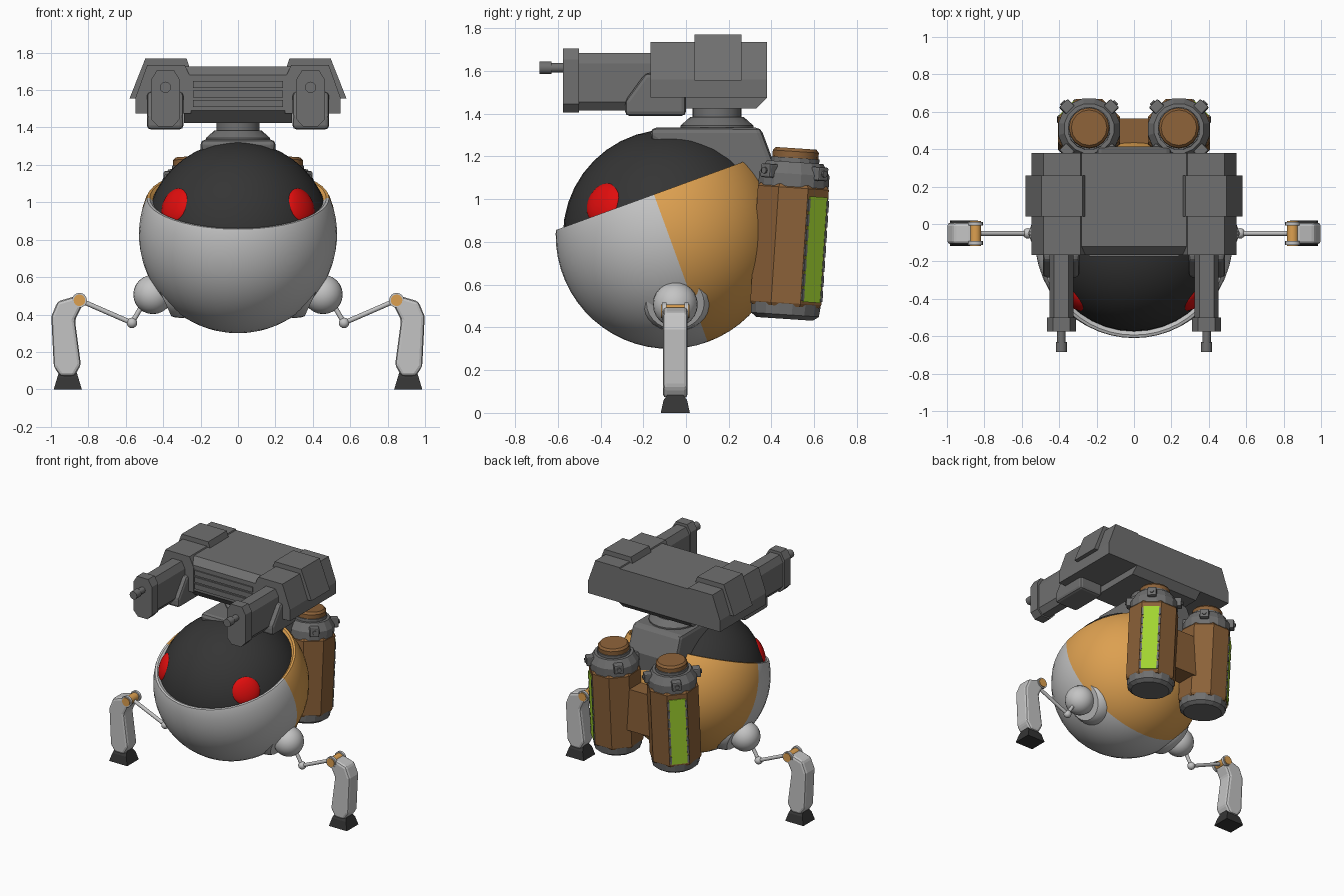
import bpy, bmesh, math
from mathutils import Matrix, Vector

cube = bpy.data.objects.get("Cube")
if cube:
    bpy.data.objects.remove(cube, do_unlink=True)


def material(name, *rgb):
    m = bpy.data.materials.new(name)
    m.use_nodes = True
    m.diffuse_color = (*rgb, 1)
    m.node_tree.nodes["Principled BSDF"].inputs["Base Color"].default_value = (*rgb, 1)
    return m


PALE = material("pale grey", 0.55, 0.55, 0.55)
ORANGE = material("orange", 0.72, 0.35, 0.08)
BLACK = material("charcoal", 0.035, 0.035, 0.035)
GREY = material("gun grey", 0.16, 0.16, 0.16)
BROWN = material("brown", 0.26, 0.12, 0.04)
GREEN = material("lime green", 0.36, 0.66, 0.03)
RED = material("red", 0.75, 0.004, 0.004)


def finish(name, bm, mat, matrix=Matrix(), smooth=False, bevel=0):
    bmesh.ops.recalc_face_normals(bm, faces=bm.faces)
    me = bpy.data.meshes.new(name)
    bm.to_mesh(me)
    bm.free()
    ob = bpy.data.objects.new(name, me)
    ob.matrix_world = matrix
    bpy.context.collection.objects.link(ob)
    me.materials.append(mat)
    if bevel:
        mod = ob.modifiers.new("Bevel", 'BEVEL')
        mod.width = bevel
        mod.segments = 2
    if smooth:
        bpy.ops.object.select_all(action='DESELECT')
        ob.select_set(True)
        bpy.context.view_layer.objects.active = ob
        bpy.ops.object.shade_smooth_by_angle(angle=math.radians(35))
    return ob


def prism(name, pts, axis, lo, hi, mat, s=1, matrix=Matrix(), bevel=0):
    """Extrude a 2D outline along x (points are y, z) or y (points are x, z)."""
    bm = bmesh.new()
    place = (lambda p, d: (s * d, p[0], p[1])) if axis == 'x' else (lambda p, d: (s * p[0], d, p[1]))
    a = [bm.verts.new(place(p, lo)) for p in pts]
    b = [bm.verts.new(place(p, hi)) for p in pts]
    bm.faces.new(a)
    bm.faces.new(b)
    for i in range(len(pts)):
        j = (i + 1) % len(pts)
        bm.faces.new((a[i], a[j], b[j], b[i]))
    return finish(name, bm, mat, matrix, bevel=bevel)


def box(name, x, y, z, mat, s=1, matrix=Matrix(), bevel=0):
    pts = [(x[0], z[0]), (x[1], z[0]), (x[1], z[1]), (x[0], z[1])]
    return prism(name, pts, 'y', y[0], y[1], mat, s, matrix, bevel)


def lathe(name, profile, n, mat, matrix=Matrix(), phase=0, smooth=True, cap=True):
    bm = bmesh.new()
    rings = []
    for r, z in profile:
        rings.append([bm.verts.new((r * math.cos(phase + math.tau * i / n),
                                    r * math.sin(phase + math.tau * i / n), z)) for i in range(n)])
    for a, b in zip(rings, rings[1:]):
        for i in range(n):
            j = (i + 1) % n
            bm.faces.new((a[i], a[j], b[j], b[i]))
    if cap:
        bm.faces.new(rings[0])
        bm.faces.new(rings[-1])
    return finish(name, bm, mat, matrix, smooth)


def ball(name, centre, scale, mat, rot=Matrix(), seg=24):
    bm = bmesh.new()
    bmesh.ops.create_uvsphere(bm, u_segments=seg, v_segments=seg // 2, radius=1)
    m = Matrix.Translation(centre) @ rot @ Matrix.Diagonal((*scale, 1))
    bmesh.ops.transform(bm, matrix=m, verts=bm.verts)
    return finish(name, bm, mat, smooth=True)


def aim(direction):
    return Vector(direction).to_track_quat('Z', 'Y').to_matrix().to_4x4()


def rod(name, p, q, r, mat, n=12):
    d = Vector(q) - Vector(p)
    return lathe(name, [(r, 0), (r, d.length)], n, mat, Matrix.Translation(p) @ aim(d))


# Spherical body: dark dome inside a tilted bowl, whose rear half is orange
CENTRE = Vector((0, -0.08, 0.83))
ball("dome", CENTRE, (0.496,) * 3, BLACK, seg=40)
R, RIM = 0.53, math.radians(21)
arc = [-math.pi / 2 + 0.002 + (RIM + math.pi / 2) * i / 18 for i in range(19)]
bowl = [(R * math.cos(a), R * math.sin(a)) for a in arc]
bowl += [(0.487, 0.205), (0.472, 0.205), (0.455, 0.19), (0.455, 0.13)]
shell = lathe("shell", bowl, 48, PALE, Matrix.Translation(CENTRE) @ Matrix.Rotation(math.radians(20), 4, 'X'), cap=False)
shell.data.materials.append(ORANGE)
for f in shell.data.polygons:
    f.material_index = int(f.center.y > 0)

# Turret pedestal, neck and central housing
pedestal = [(-0.165, 1.335), (0.35, 1.335), (0.415, 1.16), (0.40, 1.0), (0.2, 1.0), (-0.165, 1.28)]
prism("pedestal", pedestal, 'x', -0.2, 0.2, GREY, bevel=0.025)
lathe("neck", [(0.17, 1.33), (0.17, 1.345), (0.125, 1.385), (0.115, 1.385), (0.115, 1.44)], 20, GREY,
      Matrix.Translation((0, 0.145, 0)))
housing = [(-0.165, 1.49), (-0.1, 1.425), (0.33, 1.425), (0.38, 1.475), (0.38, 1.727), (-0.12, 1.727), (-0.165, 1.68)]
prism("turret_housing", housing, 'x', -0.29, 0.29, GREY)
for i in range(3):
    z = 1.51 + 0.05 * i
    box("front_slat", (-0.24, 0.24), (-0.174, -0.16), (z, z + 0.038), GREY)

for s in (-1, 1):
    # Side pods, straps and guns
    pod = [(0.25, 1.475), (0.548, 1.475), (0.548, 1.56), (0.485, 1.735), (0.285, 1.735), (0.25, 1.66)]
    prism("turret_pod", pod, 'y', -0.167, 0.38, GREY, s)
    strap = [(0.245, 1.555), (0.58, 1.555), (0.495, 1.77), (0.275, 1.77), (0.245, 1.68)]
    prism("pod_strap", strap, 'y', 0.04, 0.26, GREY, s)
    cradle = [(-0.285, 1.39), (-0.285, 1.46), (-0.19, 1.59), (0, 1.59), (0, 1.39)]
    prism("gun_cradle", cradle, 'x', 0.292, 0.487, GREY, s, bevel=0.02)

    def gun_outline(w, lo, hi):
        return [(0.388 + k * w, z) for k, z in ((-0.5, lo), (0.5, lo), (1, lo + 0.04), (1, hi - 0.05),
                                                (0.6, hi), (-0.6, hi), (-1, hi - 0.05), (-1, lo + 0.04))]
    prism("gun_body", gun_outline(0.065, 1.415, 1.685), 'y', -0.5, -0.1, GREY, s)
    prism("gun_flange", gun_outline(0.077, 1.405, 1.705), 'y', -0.575, -0.5, GREY, s)
    gx = s * 0.388
    rod("gun_barrel", (gx, -0.57, 1.615), (gx, -0.64, 1.615), 0.023, GREY)
    rod("gun_muzzle", (gx, -0.63, 1.615), (gx, -0.685, 1.615), 0.03, GREY)

    # Eyes
    look = Vector((s * 0.345, -0.315, 0.155)).normalized()
    ball("eye", CENTRE + look * 0.468, (0.105, 0.105, 0.045), RED, aim(look))

    # Hip joints
    out = Vector((s * 0.9, 0, -0.42)).normalized()
    hip = Matrix.Translation((s * 0.40, -0.05, 0.52)) @ aim(out)
    lathe("hip_collar", [(0.185, -0.13), (0.172, -0.04), (0.15, 0.0), (0.135, 0.015), (0.09, 0.015)], 28, PALE, hip)
    ball("hip_dome", (s * 0.455, -0.05, 0.507), (0.105, 0.105, 0.105), PALE)

    # Thin linkage, knee pin and lower leg
    elbow, knee = (s * 0.567, -0.05, 0.355), (s * 0.845, -0.05, 0.476)
    rod("upper_link", (s * 0.5, -0.05, 0.47), elbow, 0.013, PALE)
    rod("lower_link", elbow, knee, 0.013, PALE)
    ball("elbow_ball", elbow, (0.028,) * 3, PALE, seg=16)
    rod("knee_pin", (s * 0.848, -0.117, 0.476), (s * 0.848, 0.017, 0.476), 0.031, ORANGE, 16)
    for y in (-0.112, -0.008):
        rod("knee_ring", (s * 0.848, y, 0.476), (s * 0.848, y + 0.02, 0.476), 0.04, PALE, 16)
    leg = [(0.83, 0.455), (0.87, 0.498), (0.965, 0.47), (0.998, 0.39), (0.985, 0.12),
           (0.95, 0.07), (0.875, 0.07), (0.84, 0.13), (0.872, 0.37)]
    prism("lower_leg", leg, 'y', -0.108, 0.008, PALE, s, bevel=0.018)
    foot = [(-0.118, 0), (0.018, 0), (0.005, 0.06), (-0.025, 0.1), (-0.075, 0.1), (-0.105, 0.06)]
    ob = prism("foot", foot, 'x', 0.835, 0.985, BLACK, s)
    for v in ob.data.vertices:
        v.co.x = s * 0.91 + (v.co.x - s * 0.91) * (1 - 4 * v.co.z)

    # Tilted rear canisters
    can = Matrix.Translation((s * 0.24, 0.462, 0.44)) @ Matrix.Rotation(math.radians(-3.8), 4, 'X')
    ph = math.pi / 8
    lathe("canister_base", [(0.135, 0), (0.162, 0.02), (0.168, 0.075)], 16, GREY, can, ph / 2, smooth=False)
    lathe("canister_body", [(0.17, 0.06), (0.18, 0.075), (0.18, 0.615), (0.168, 0.63)], 8, BROWN, can, ph, False)
    lathe("canister_collar", [(0.168, 0.62), (0.168, 0.68), (0.135, 0.735), (0.115, 0.735), (0.115, 0.755)],
          16, GREY, can, ph / 2, smooth=False)
    lathe("canister_cap", [(0.108, 0.745), (0.108, 0.785), (0.095, 0.8)], 16, BROWN, can)
    for k in range(4):
        turn = can @ Matrix.Rotation(math.radians(45 + 90 * k), 4, 'Z')
        box("collar_lug", (0.14, 0.195), (-0.032, 0.032), (0.655, 0.72), GREY, matrix=turn, bevel=0.008)
        rod_m = turn @ Matrix.Translation((0.19, 0, 0.688)) @ Matrix.Rotation(math.pi / 2, 4, 'Y')
        lathe("lug_bolt", [(0.016, 0), (0.016, 0.014)], 8, GREY, rod_m)
    # Glowing window with notched edging
    face = can @ Matrix.Rotation(math.radians(90 - s * 45), 4, 'Z')
    box("canister_window", (0.164, 0.172), (-0.057, 0.057), (0.085, 0.58), GREEN, matrix=face)
    for side in (-1, 1):
        for k in range(7):
            z = 0.09 + 0.07 * k
            y = sorted((side * 0.054, side * 0.068))
            box("window_edge", (0.165, 0.174), y, (z, z + 0.055), GREY, matrix=face)

# Bracket joining the canisters
box("canister_bracket", (-0.11, 0.11), (0.4, 0.565), (0.64, 0.95), BROWN)
